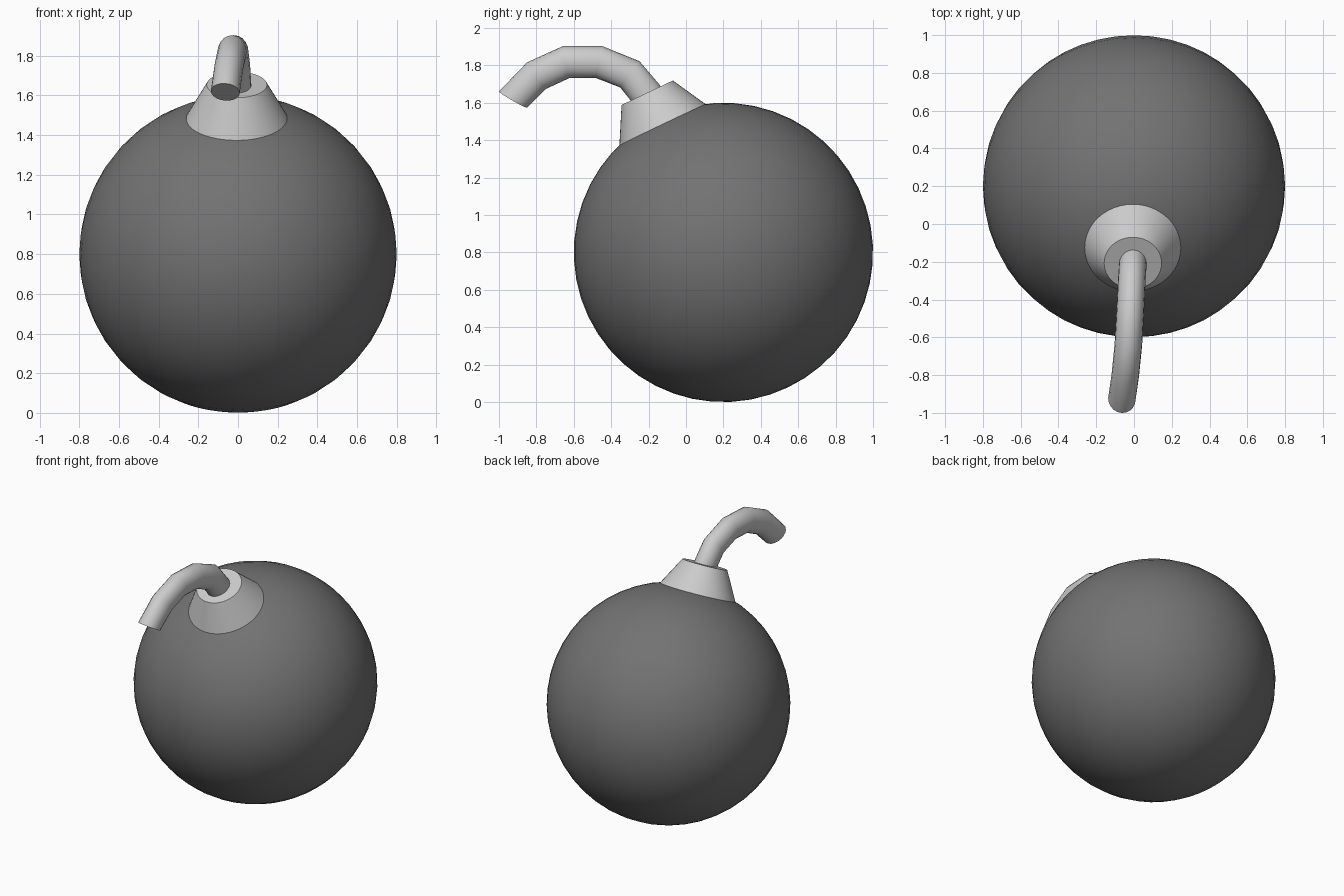
import bpy, bmesh, math
from mathutils import Vector, Matrix

if "Cube" in bpy.data.objects:
    bpy.data.objects.remove(bpy.data.objects["Cube"])

def material(name, v):
    m = bpy.data.materials.new(name)
    m.diffuse_color = (v, v, v, 1)
    m.use_nodes = True
    m.node_tree.nodes["Principled BSDF"].inputs["Base Color"].default_value = m.diffuse_color
    return m

def finish(ob, name, mat):
    ob.name = name
    ob.data.materials.append(mat)
    bpy.ops.object.select_all(action='DESELECT')
    ob.select_set(True)
    bpy.context.view_layer.objects.active = ob
    bpy.ops.object.shade_smooth_by_angle(angle=math.radians(40))

dark = material("dark_shell", 0.17)
light = material("light_grey", 0.55)
centre = Vector((0, 0.2, 0.8))
tilt = math.radians(25.5)
axis = Vector((0, -math.sin(tilt), math.cos(tilt)))

# round body, poles aligned with the collar
bpy.ops.mesh.primitive_uv_sphere_add(segments=48, ring_count=24, radius=0.8,
                                     location=centre, rotation=(tilt, 0, 0))
finish(bpy.context.object, "body", dark)

# tapered collar sitting on the body
low, high = 0.757, 0.946
pos = centre + axis * (low + high) / 2 + Vector((-0.006, 0, 0))
bpy.ops.mesh.primitive_cone_add(vertices=48, radius1=0.255, radius2=0.152,
                                depth=high - low, location=pos, rotation=(tilt, 0, 0))
finish(bpy.context.object, "collar", light)

# bent fuse: oval section swept along a path with mitred joints
path = [Vector(p) for p in [(-0.003, -0.18, 1.58), (-0.006, -0.215, 1.65),
        (-0.012, -0.30, 1.752), (-0.02, -0.465, 1.818), (-0.03, -0.64, 1.818),
        (-0.046, -0.80, 1.745), (-0.064, -0.925, 1.617)]]
sides, half_w, half_h = 20, 0.073, 0.087
bm = bmesh.new()
rings = []
for i, p in enumerate(path):
    a = (p - path[max(i - 1, 0)]).normalized()
    b = (path[min(i + 1, len(path) - 1)] - p).normalized()
    t = (a + b).normalized()
    if i == len(path) - 1:
        t = Vector((-0.08, -0.5, -0.87)).normalized()
    up = Vector((1, 0, 0)).cross(t).normalized()
    side = t.cross(up)
    rings.append([bm.verts.new(p + side * half_w * math.cos(k * math.tau / sides)
                               + up * half_h * math.sin(k * math.tau / sides))
                  for k in range(sides)])
for r, s in zip(rings, rings[1:]):
    for k in range(sides):
        n = (k + 1) % sides
        bm.faces.new((r[k], r[n], s[n], s[k]))
bm.faces.new(rings[0][::-1])
bm.faces.new(rings[-1])
bmesh.ops.recalc_face_normals(bm, faces=bm.faces)
mesh = bpy.data.meshes.new("fuse")
bm.to_mesh(mesh)
bm.free()
fuse = bpy.data.objects.new("fuse", mesh)
bpy.context.collection.objects.link(fuse)
finish(fuse, "fuse", light)
